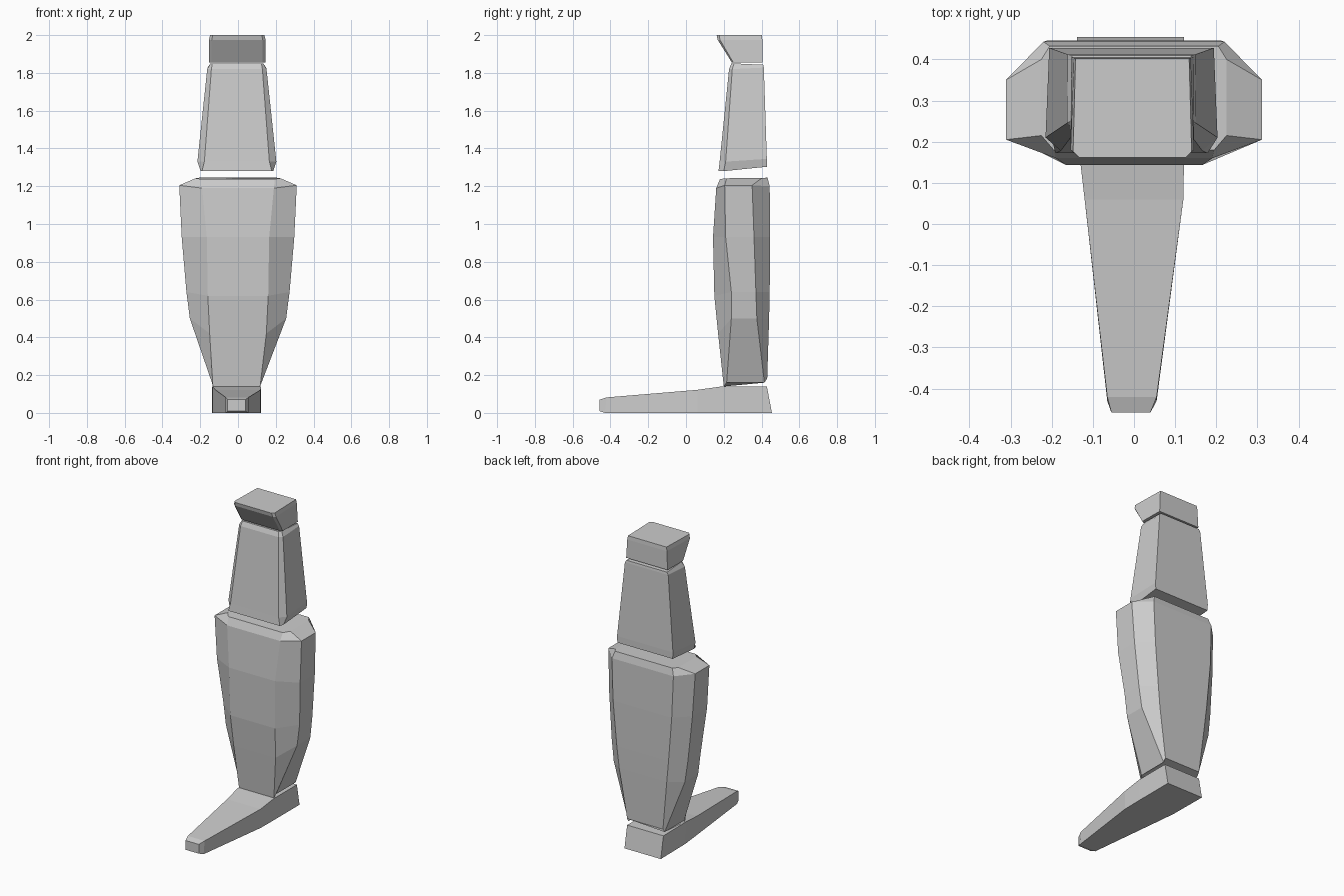
import bpy, bmesh


def loft(name, rings):
    """Skin a list of equal-length point rings and cap both ends."""
    bm = bmesh.new()
    loops = [[bm.verts.new(p) for p in ring] for ring in rings]
    for a, b in zip(loops, loops[1:]):
        n = len(a)
        for i in range(n):
            j = (i + 1) % n
            bm.faces.new((a[i], a[j], b[j], b[i]))
    bm.faces.new(loops[0])
    bm.faces.new(loops[-1])
    bmesh.ops.recalc_face_normals(bm, faces=bm.faces[:])
    mesh = bpy.data.meshes.new(name)
    bm.to_mesh(mesh)
    bm.free()
    obj = bpy.data.objects.new(name, mesh)
    bpy.context.collection.objects.link(obj)
    return obj


def mirrored(half, cx=0.0):
    """Close a right-hand half outline (front to back) into a full ring."""
    right = [(cx + x, y, z) for x, y, z in half]
    left = [(cx - x, y, z) for x, y, z in reversed(half)]
    return right + left


# Foot: long tapered wedge, rings run from toe to heel
# x left, x right, y at sole, y at top, z at sole, z at top
foot = [
    (-0.055, 0.040, -0.458, -0.458, 0.010, 0.070),
    (-0.065, 0.055, -0.430, -0.420, 0.000, 0.082),
    (-0.120, 0.120, 0.060, 0.060, 0.000, 0.122),
    (-0.135, 0.122, 0.200, 0.190, 0.000, 0.140),
    (-0.138, 0.122, 0.455, 0.428, 0.000, 0.140),
]
loft("foot", [[(l, yb, zb), (r, yb, zb), (r, yt, zt), (l, yt, zt)]
              for l, r, yb, yt, zb, zt in foot])

# Lower body: eight-sided tapering block with a slanted base
# front x, front y, side x, side front y, side back y, back x, back y, z front, z side, z back
body = [
    (0.125, 0.200, 0.130, 0.215, 0.415, 0.128, 0.430, 0.140, 0.160, 0.183),
    (0.150, 0.170, 0.255, 0.240, 0.375, 0.170, 0.440, 0.420, 0.500, 0.500),
    (0.160, 0.150, 0.273, 0.240, 0.370, 0.185, 0.443, 0.620, 0.640, 0.640),
    (0.165, 0.143, 0.298, 0.210, 0.360, 0.210, 0.446, 0.930, 0.930, 0.930),
    (0.190, 0.160, 0.311, 0.205, 0.350, 0.220, 0.443, 1.190, 1.205, 1.200),
    (0.195, 0.180, 0.225, 0.215, 0.400, 0.205, 0.432, 1.238, 1.242, 1.245),
]
loft("lower_body", [mirrored([(fx, fy, zf), (sx, sf, zs), (sx, sb, zs), (bx, by, zb)],
                             -0.008 if i == 0 else 0.0)
                    for i, (fx, fy, sx, sf, sb, bx, by, zf, zs, zb) in enumerate(body)])

# Upper body: tapered block with bevelled front corners
# front x, front y, side x, side y, back x, back y, z front, z back
upper = [
    (0.185, 0.172, 0.192, 0.200, 0.198, 0.428, 1.280, 1.303),
    (0.172, 0.178, 0.209, 0.210, 0.200, 0.428, 1.330, 1.345),
    (0.135, 0.228, 0.157, 0.245, 0.155, 0.412, 1.820, 1.828),
    (0.130, 0.240, 0.140, 0.255, 0.145, 0.410, 1.850, 1.843),
]
loft("upper_body", [mirrored([(fx, fy, zf), (sx, sy, zf), (bx, by, zb)], -0.006)
                    for fx, fy, sx, sy, bx, by, zf, zb in upper])

# Head: cap overhanging towards the front
# front x, front y, side x, side y, back x, back y, z
head = [
    (0.135, 0.242, 0.150, 0.250, 0.148, 0.406, 1.856),
    (0.135, 0.168, 0.150, 0.180, 0.142, 0.404, 1.975),
    (0.130, 0.162, 0.144, 0.176, 0.138, 0.402, 2.000),
]
loft("head", [mirrored([(fx, fy, z), (sx, sy, z), (bx, by, z)], -0.004)
              for fx, fy, sx, sy, bx, by, z in head])
